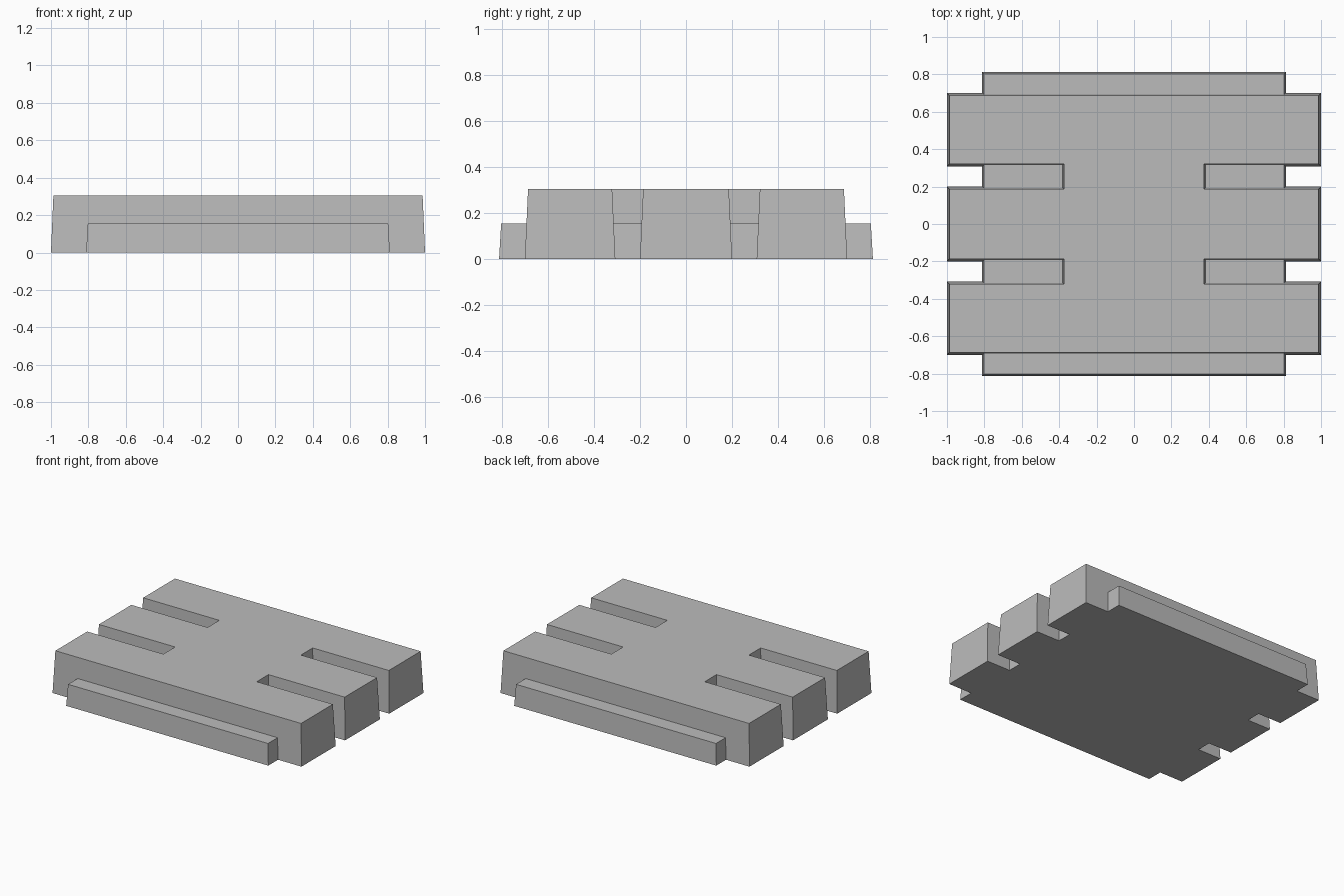
import bpy
import bmesh

cube = bpy.data.objects.get("Cube")
if cube:
    bpy.data.objects.remove(cube, do_unlink=True)

grey = bpy.data.materials.new("plain grey")
grey.use_nodes = True
GREY = (0.5, 0.5, 0.5, 1)
grey.diffuse_color = GREY
grey.node_tree.nodes["Principled BSDF"].inputs["Base Color"].default_value = GREY


def tapered_solid(name, lower, upper, height):
    """Loft between two matching outlines, giving drafted side walls."""
    bm = bmesh.new()
    low = [bm.verts.new((x, y, 0)) for x, y in lower]
    top = [bm.verts.new((x, y, height)) for x, y in upper]
    bm.faces.new(low[::-1])
    bm.faces.new(top)
    n = len(low)
    for i in range(n):
        j = (i + 1) % n
        bm.faces.new((low[i], low[j], top[j], top[i]))
    bmesh.ops.recalc_face_normals(bm, faces=bm.faces)
    mesh = bpy.data.meshes.new(name)
    bm.to_mesh(mesh)
    bm.free()
    mesh.materials.append(grey)
    obj = bpy.data.objects.new(name, mesh)
    bpy.context.collection.objects.link(obj)
    return obj


def slotted_outline(x, y, slot_x, slot_near, slot_far):
    """Rectangle with two slots cut into each side, counter-clockwise."""
    right = [(x, -y), (x, -slot_far), (slot_x, -slot_far), (slot_x, -slot_near),
             (x, -slot_near), (x, slot_near), (slot_x, slot_near),
             (slot_x, slot_far), (x, slot_far), (x, y)]
    return right + [(-px, -py) for px, py in right]


def square(h):
    return [(h, -h), (h, h), (-h, h), (-h, -h)]


# Main slab with four side slots
slab = tapered_solid("slotted_slab",
                     slotted_outline(1.0, 0.70, 0.39, 0.20, 0.307),
                     slotted_outline(0.987, 0.686, 0.375, 0.186, 0.321), 0.305)

# Low base plate: forms the end ledges and the slot floors
plate = tapered_solid("base_plate", square(0.812), square(0.803), 0.155)

# Join both into one clean solid
union = slab.modifiers.new("join_plate", "BOOLEAN")
union.operation = "UNION"
union.solver = "EXACT"
union.object = plate
bpy.context.view_layer.objects.active = slab
slab.select_set(True)
bpy.ops.object.modifier_apply(modifier=union.name)
bpy.data.objects.remove(plate, do_unlink=True)
